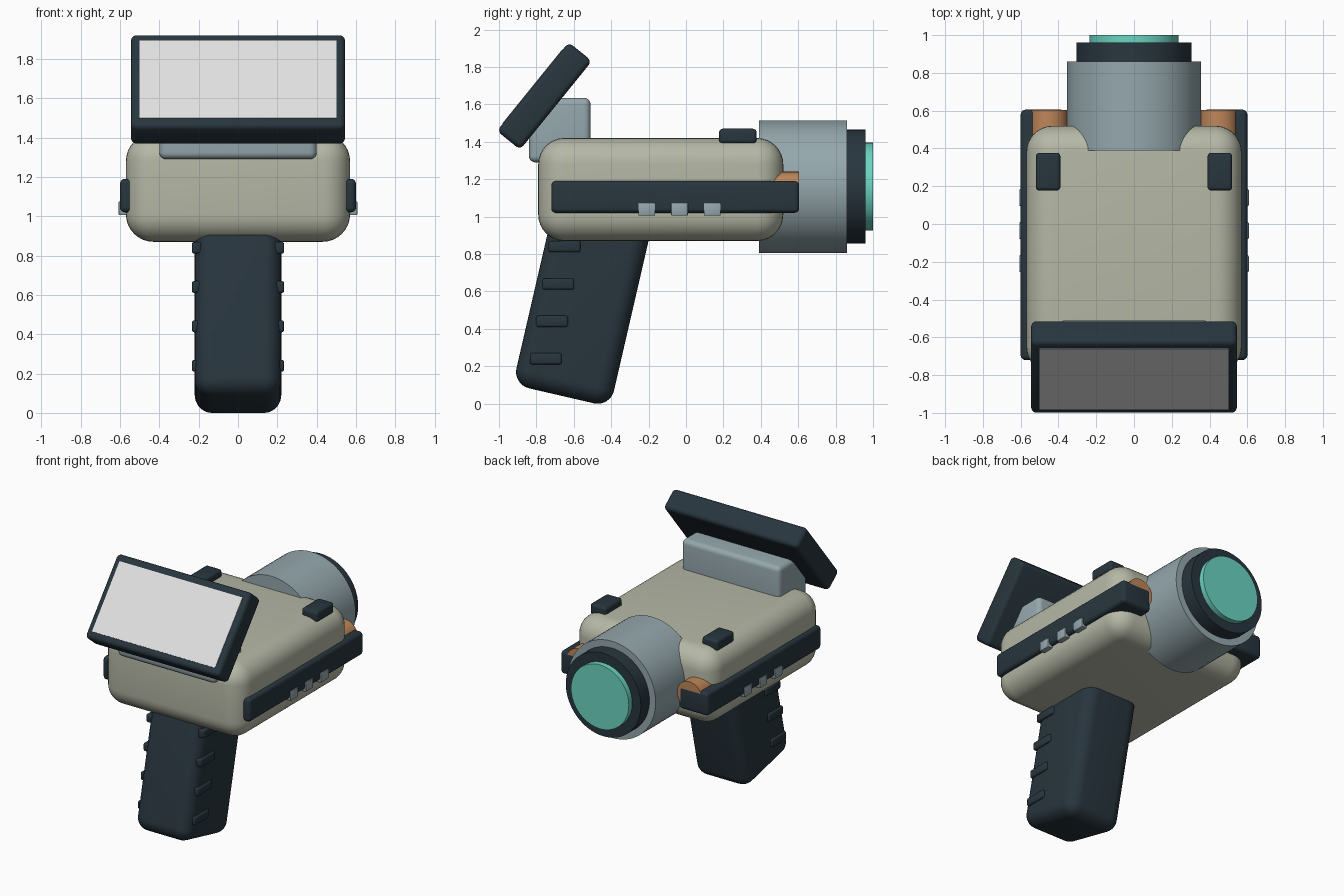
import bpy, math
from mathutils import Vector, Matrix

cube = bpy.data.objects.get("Cube")
if cube:
    bpy.data.objects.remove(cube, do_unlink=True)


def material(name, rgb):
    m = bpy.data.materials.new(name)
    m.use_nodes = True
    m.diffuse_color = (*rgb, 1)
    m.node_tree.nodes["Principled BSDF"].inputs["Base Color"].default_value = (*rgb, 1)
    return m


shell = material("warm_grey_shell", (0.46, 0.48, 0.38))
dark = material("dark_slate", (0.021, 0.036, 0.048))
steel = material("blue_grey_metal", (0.30, 0.39, 0.42))
copper = material("copper", (0.52, 0.24, 0.10))
teal = material("teal_lens", (0.15, 0.66, 0.54))
white = material("screen_white", (0.76, 0.76, 0.76))


def finish(obj, name, mat, bevel=0.0, segments=5):
    obj.name = name
    obj.data.materials.append(mat)
    if bevel:
        mod = obj.modifiers.new("Rounded edges", "BEVEL")
        mod.width = bevel
        mod.segments = segments
        mod.limit_method = "ANGLE"
        bpy.ops.object.modifier_apply(modifier=mod.name)
    bpy.ops.object.shade_smooth_by_angle(angle=math.radians(35))
    return obj


def box(name, center, size, mat, bevel=0.0, segments=5, tilt=0.0):
    """Rounded box, tilted about the x axis by degrees."""
    bpy.ops.mesh.primitive_cube_add(size=1)
    obj = bpy.context.object
    obj.data.transform(Matrix.Diagonal((*size, 1)))
    finish(obj, name, mat, bevel, segments)
    obj.location = center
    obj.rotation_euler.x = math.radians(tilt)
    return obj


def tube(name, x, z, radius, y0, y1, mat):
    """Solid cylinder lying along y."""
    bpy.ops.mesh.primitive_cylinder_add(vertices=64, radius=radius, depth=y1 - y0)
    obj = bpy.context.object
    obj.rotation_euler.x = math.radians(90)
    obj.location = (x, (y0 + y1) / 2, z)
    return finish(obj, name, mat)


# Main housing
box("housing", (0, -0.135, 1.145), (1.14, 1.31, 0.55), shell, 0.14, 8)

# Lens barrel, rim and glass
tube("lens_barrel", 0, 1.16, 0.355, 0.39, 0.86, steel)
tube("lens_rim", 0, 1.16, 0.305, 0.80, 0.96, dark)
tube("lens_glass", 0, 1.16, 0.235, 0.90, 1.0, teal)

# Raked handle
box("handle", (0, -0.5535, 0.529), (0.44, 0.535, 1.0), dark, 0.09, 8, tilt=-13)

# Tilted display with its bracket
box("display_bracket", (0, -0.675, 1.4625), (0.8, 0.33, 0.345), steel, 0.035)
tilt = -39
center = Vector((0, -0.757, 1.645))
box("display_case", center, (1.09, 0.16, 0.61), dark, 0.03, tilt=tilt)
outward = Matrix.Rotation(math.radians(tilt), 3, "X") @ Vector((0, -1, 0))
box("display_screen", center + outward * 0.08, (1.0, 0.006, 0.508), white, tilt=tilt)

# Paired parts on both sides
for side, s in (("left", 1), ("right", -1)):
    box(side + "_rail", (s * 0.48, -0.0575, 1.105), (0.24, 1.325, 0.17), dark, 0.025)
    tube(side + "_copper_lamp", s * 0.45, 1.14, 0.1, 0.3, 0.603, copper)
    box(side + "_top_button", (s * 0.455, 0.277, 1.43), (0.13, 0.2, 0.08), dark, 0.02)
    for i in range(3):
        box(f"{side}_side_key_{i + 1}", (s * 0.585, -0.21 + 0.175 * i, 1.04),
            (0.045, 0.09, 0.07), steel, 0.006, 2)
    for i in range(4):
        box(f"{side}_grip_rib_{i + 1}", (s * 0.21, -0.75 + 0.0335 * i, 0.24 + 0.2 * i),
            (0.05, 0.17, 0.06), dark, 0.012, 3)
